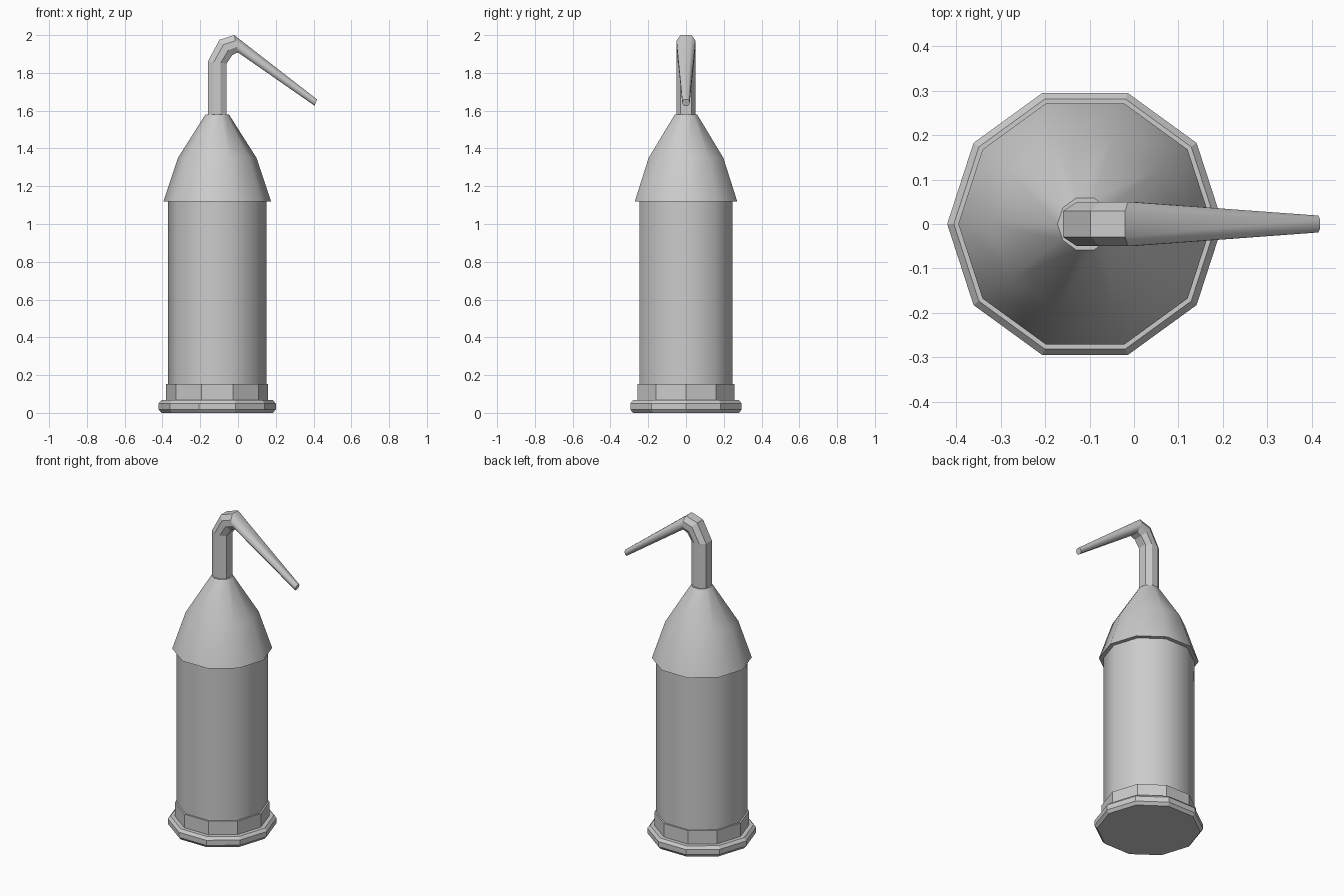
import bpy
import bmesh
from math import cos, sin, pi

if "Cube" in bpy.data.objects:
    bpy.data.objects.remove(bpy.data.objects["Cube"])

AXIS_X = -0.11   # bottle axis, offset because the spout reaches forward
SIDES = 10


def skin(name, rings, smooth_bands=()):
    """Join matching rings of points into a closed solid; listed bands shade smooth."""
    bm = bmesh.new()
    loops = [[bm.verts.new(p) for p in ring] for ring in rings]
    n = len(loops[0])
    for b in range(len(loops) - 1):
        low, high = loops[b], loops[b + 1]
        for i in range(n):
            j = (i + 1) % n
            f = bm.faces.new((low[i], low[j], high[j], high[i]))
            f.smooth = b in smooth_bands
    bm.faces.new(loops[0][::-1])
    bm.faces.new(loops[-1])
    bmesh.ops.recalc_face_normals(bm, faces=bm.faces[:])
    mesh = bpy.data.meshes.new(name)
    bm.to_mesh(mesh)
    bm.free()
    obj = bpy.data.objects.new(name, mesh)
    bpy.context.collection.objects.link(obj)
    return obj


def turned(name, profile, smooth_bands=()):
    """Ten-sided lathe from (radius, z) pairs around the bottle axis."""
    rings = [[(AXIS_X + r * cos(2 * pi * i / SIDES), r * sin(2 * pi * i / SIDES), z)
              for i in range(SIDES)] for r, z in profile]
    return skin(name, rings, smooth_bands)


# Foot with chamfered rim, and the collar above it
turned("base_foot", [(0.295, 0), (0.31, 0.018), (0.31, 0.05), (0.295, 0.067)])
turned("base_collar", [(0.27, 0.06), (0.27, 0.152)])

# Cylinder body and tapering shoulder
turned("body", [(0.26, 0.1), (0.26, 1.13)], {0})
turned("shoulder", [(0.285, 1.12), (0.208, 1.35), (0.062, 1.58)], {0, 1})

# Spout: each station is (outer x, outer z, inner x, inner z, half width)
stations = [
    (-0.16, 1.56, -0.06, 1.56, 0.05),
    (-0.16, 1.86, -0.06, 1.85, 0.05),
    (-0.098, 1.975, -0.03, 1.895, 0.05),
    (-0.02, 2.0, 0.0, 1.908, 0.05),
    (0.418, 1.66, 0.406, 1.626, 0.019),
]
# Eight-sided section: (across the bend, sideways), both -1..1
section = [(1, 0.58), (0.37, 1), (-0.37, 1), (-1, 0.58),
           (-1, -0.58), (-0.37, -1), (0.37, -1), (1, -0.58)]
rings = []
for ox, oz, ix, iz, w in stations:
    rings.append([((ox + ix) / 2 + u * (ox - ix) / 2, v * w,
                   (oz + iz) / 2 + u * (oz - iz) / 2) for u, v in section])
skin("spout", rings, {3})
